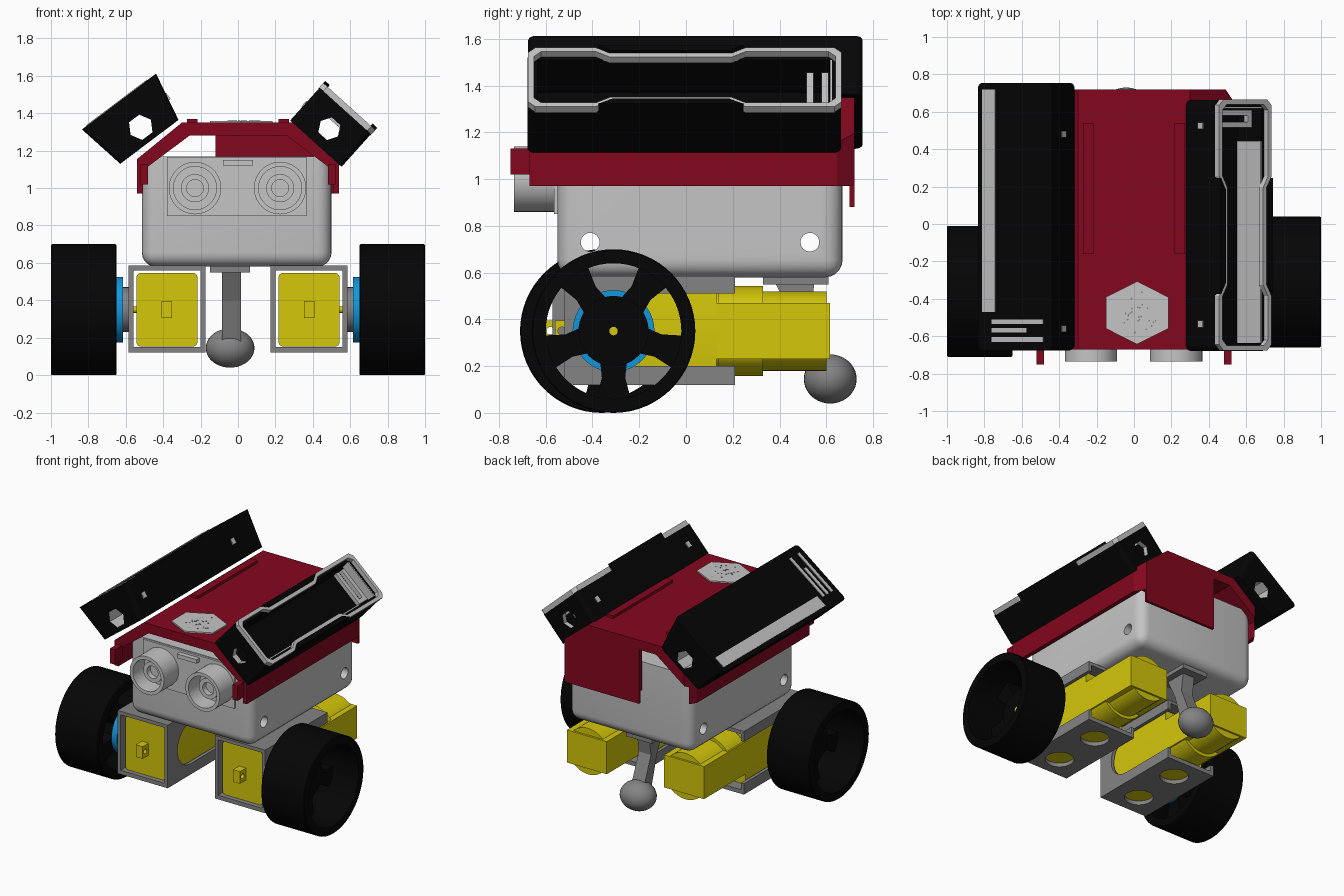
import bpy, bmesh, math, random
from mathutils import Matrix, Vector

cube = bpy.data.objects.get("Cube")
if cube:
    bpy.data.objects.remove(cube)


def material(name, *rgb):
    m = bpy.data.materials.new(name)
    m.use_nodes = True
    m.diffuse_color = (*rgb, 1)
    m.node_tree.nodes["Principled BSDF"].inputs["Base Color"].default_value = (*rgb, 1)
    return m


LIGHT = material("light grey", .56, .56, .56)
GREY = material("mid grey", .23, .23, .23)
BLACK = material("black", .0015, .0015, .0015)
RED = material("dark red", .23, .002, .013)
YELLOW = material("yellow", .66, .57, .003)
BLUE = material("blue", .006, .31, .72)


def activate(ob):
    for o in bpy.context.selected_objects:
        o.select_set(False)
    ob.select_set(True)
    bpy.context.view_layer.objects.active = ob


def smooth(ob):
    activate(ob)
    bpy.ops.object.shade_smooth_by_angle()


def finish(name, bm, mat):
    bmesh.ops.recalc_face_normals(bm, faces=bm.faces)
    mesh = bpy.data.meshes.new(name)
    bm.to_mesh(mesh)
    bm.free()
    mesh.materials.append(mat)
    ob = bpy.data.objects.new(name, mesh)
    bpy.context.collection.objects.link(ob)
    return ob


def place(axis, u, v, t):
    return Vector({"x": (t, u, v), "y": (u, t, v), "z": (u, v, t)}[axis])


def prism(name, pts, t0, t1, axis, mat):
    """Extrude a 2D outline along an axis."""
    bm = bmesh.new()
    ends = [[bm.verts.new(place(axis, u, v, t)) for u, v in pts] for t in (t0, t1)]
    for e in ends:
        bm.faces.new(e)
    n = len(pts)
    for i in range(n):
        j = (i + 1) % n
        bm.faces.new((ends[0][i], ends[0][j], ends[1][j], ends[1][i]))
    return finish(name, bm, mat)


def box(name, x, y, z, mat):
    return prism(name, [(x[0], y[0]), (x[1], y[0]), (x[1], y[1]), (x[0], y[1])], *z, "z", mat)


def ngon(u, v, r, n=32, turn=0.0):
    return [(u + r * math.cos(turn + math.tau * i / n), v + r * math.sin(turn + math.tau * i / n))
            for i in range(n)]


def lathe(name, pts, axis, center, mat, steps=48):
    """Spin a closed (radius, distance) profile around an axis."""
    bm = bmesh.new()
    vs = [bm.verts.new(place(axis, r, 0, t)) for r, t in pts]
    es = [bm.edges.new((vs[i], vs[(i + 1) % len(vs)])) for i in range(len(vs))]
    bmesh.ops.spin(bm, geom=vs + es, cent=(0, 0, 0), axis=place(axis, 0, 0, 1),
                   angle=math.tau, steps=steps)
    bmesh.ops.remove_doubles(bm, verts=bm.verts, dist=1e-4)
    bmesh.ops.translate(bm, verts=bm.verts, vec=center)
    smooth(finish(name, bm, mat))


def round_edges(ob, radius, test):
    """Round the edges whose two end points pass the test."""
    bm = bmesh.new()
    bm.from_mesh(ob.data)
    edges = [e for e in bm.edges if test(e.verts[0].co, e.verts[1].co)]
    bmesh.ops.bevel(bm, geom=edges, offset=radius, segments=5, profile=.5, affect="EDGES")
    bm.to_mesh(ob.data)
    bm.free()


def upright(a, b):
    return abs(a.z - b.z) > .1


def cut(ob, *cutters):
    activate(ob)
    for c in cutters:
        mod = ob.modifiers.new("cut", "BOOLEAN")
        mod.operation, mod.object, mod.solver = "DIFFERENCE", c, "EXACT"
        mod.material_mode = "TRANSFER"
        bpy.ops.object.modifier_apply(modifier=mod.name)
        bpy.data.objects.remove(c)


# Body tub with rounded sides and bottom
body = box("body", (-.514, .5), (-.55, .67), (.58, 1.17), LIGHT)
round_edges(body, .075, lambda a, b: min(a.z, b.z) < 1)
cut(body, *[prism("hole", ngon(y, .73, .04), -1, 1, "x", LIGHT) for y in (-.41, .53)])
smooth(body)

# Sensor plate and its two eye tubes
box("sensor_plate", (-.38, .365), (-.565, -.54), (.85, 1.165), LIGHT)
box("sensor_clip", (-.08, .08), (-.6, -.56), (1.12, 1.15), LIGHT)
eye = [(0, 0), (.14, 0), (.14, -.185), (.115, -.185), (.115, -.05), (.075, -.05),
       (.075, -.12), (.045, -.12), (.045, -.08), (0, -.08)]
for x, side in ((-.23, "right"), (.225, "left")):
    lathe(side + "_eye", eye, "y", (x, -.55, 1), LIGHT)


# Lid: a chamfered shell, open in front, with half of its back wall left out
def arch(w, low, shoulder, top_w, top):
    return [(-w, low), (-w, shoulder), (-top_w, top), (top_w, top), (w, shoulder), (w, low)]

lid = prism("lid", arch(.54, .97, 1.155, .3, 1.35), -.67, .72, "y", RED)
inside = arch(.508, .9, 1.095, .26, 1.28)
cut(lid, prism("inside", inside, -1, .685, "y", RED),
    prism("window", inside[:3] + [(-.12, 1.28), (-.12, .9)], .6, .9, "y", RED),
    *[prism("corner", [(s * .483, .73), (s * .55, .63), (s * .6, .63), (s * .6, .73)], .9, 1.4, "z", RED)
      for s in (-1, 1)])
box("back_skirt", (-.12, .49), (.7, .72), (.88, .98), RED)
for s, side in ((-1, "right"), (1, "left")):
    box(side + "_lid_tab", (s * .5 - .02, s * .5 + .02), (-.75, -.66), (1.02, 1.13), RED)
    box(side + "_lid_rail", (s * .245 - .028, s * .245 + .028), (-.16, .54), (1.34, 1.37), RED)

# Hexagonal speaker grille with small holes
prism("speaker", [(.017 + u * 1.15, -.475 + v) for u, v in ngon(0, 0, .168, 6, math.pi / 2)],
      1.34, 1.36, "z", LIGHT)
random.seed(4)
for i in range(24):
    a, r = random.uniform(0, math.tau), random.uniform(.02, .12)
    prism("speaker_hole", ngon(.017 + r * math.cos(a), -.475 + r * math.sin(a), .005, 6),
          1.355, 1.362, "z", GREY)


# Tilted cases on the lid, built flat and then turned
def tilt(parts, angle, center):
    for p in parts:
        p.location = center
        p.rotation_euler = (0, math.radians(angle), 0)


def waist(w, l):
    half = [(w - .03, -l), (w, -l + .03), (w, -.38), (w - .035, -.32),
            (w - .035, .2), (w, .26), (w, l - .03), (w - .03, l)]
    return half + [(-u, v) for u, v in reversed(half)]

tray = box("open_case", (-.185, .185), (-.673, .667), (-.118, .118), BLACK)
round_edges(tray, .03, upright)
cut(tray, box("hollow", (-.145, .145), (-.63, .63), (-.07, .3), BLACK),
    prism("end_hole", ngon(0, -.01, .062, 6), -1, 1, "y", LIGHT))
rim = prism("case_rim", waist(.188, .67), .115, .15, "z", LIGHT)
cut(rim, prism("rim_hole", waist(.163, .645), 0, 1, "z", LIGHT))
parts = [tray, rim, box("case_liner", (.137, .145), (-.63, .45), (-.07, .117), LIGHT),
         box("case_end_liner", (-.145, .145), (.622, .631), (.05, .117), LIGHT),
         box("case_contact_link", (.1, .13), (.52, .615), (.03, .06), LIGHT)]
for y in (.52, .585):
    parts.append(box("case_contact", (-.13, .13), (y, y + .03), (.03, .06), LIGHT))
for s in (-1, 1):
    grip = [(s * .154, -.31), (s * .187, -.37), (s * .187, .25), (s * .154, .19)]
    parts.append(prism("case_grip", grip, .11, .165, "z", BLACK))
    parts.append(box("case_catch", (-.191, -.18), (s * .53 - .018, s * .53 + .018), (-.02, .02), LIGHT))
tilt(parts, 42, (.495, -.005, 1.325))

shut = prism("closed_case", [(-.248, .135), (.248, .135), (.195, -.135), (-.195, -.135)],
             -.715, .715, "y", BLACK)
round_edges(shut, .03, upright)
cut(shut, prism("end_hole", ngon(.01, -.045, .068, 6), -1, 1, "y", LIGHT))
parts = [shut, box("case_strip", (-.217, -.13), (-.51, .68), (.13, .139), LIGHT)]
for y, end in ((-.575, .19), (-.62, .08), (-.67, .19)):
    parts.append(box("case_slot", (-.155, end), (y, y + .025), (.13, .139), LIGHT))
for y in (-.6, .44):
    parts.append(box("case_catch", (.2, .229), (y - .018, y + .018), (-.02, .02), LIGHT))
tilt(parts, -37, (-.555, .04, 1.355))


# Drive units: mount, gear motor, hub and wheel on each side
def drive(side, s, dy):
    x = s * .38
    mount = box(side + "_motor_mount", (x - .205, x + .205), (dy - .52, dy + .21), (.12, .586), GREY)
    slot = [(dy - .25 + .155 * math.cos(a), .355 + .155 * math.sin(a))
            for a in [math.pi / 2 + math.pi * i / 12 for i in range(13)]]
    slot += [(dy + .4, .2), (dy + .4, .51)]
    cut(mount, box("bore", (x - .18, x + .18), (-1, 1), (.15, .56), GREY),
        prism("slot", slot, x - .3, x + .3, "x", GREY),
        *[prism("hole", ngon(x, dy + y, .1), .05, .2, "z", GREY) for y in (-.35, .03)])

    # Gearbox, flat-sided motor can and end block
    gear = box(side + "_gearbox", (x - .163, x + .163), (dy - .49, dy + .13), (.153, .547), YELLOW)
    round_edges(gear, .025, lambda a, b: abs(a.y - b.y) > .1)
    smooth(gear)
    for part, r, y0, y1 in (("collar", .193, .14, .33), ("can", .17, .33, .6)):
        can = [(x + max(-.16, min(.16, u)), v) for u, v in ngon(0, .35, r, 48)]
        smooth(prism(side + "_motor_" + part, can, dy + y0, dy + y1, "y", YELLOW))
    box(side + "_motor_block", (x - .163, x + .163), (dy + .12, dy + .615), (.23, .47), YELLOW)
    lug = box(side + "_motor_lug", (x - .028, x + .028), (dy - .56, dy - .48), (.305, .395), YELLOW)
    cut(lug, prism("hole", ngon(dy - .53, .35, .018, 12), x - .1, x + .1, "x", YELLOW))

    # Hub stack
    c = (0, dy - .31, .35)
    for part, r, a, b, mat in (("axle", .018, .5, .805, YELLOW), ("washer", .12, .583, .62, GREY),
                               ("hub_disc", .175, .615, .66, BLUE), ("wheel_hub", .15, .655, .8, BLACK)):
        lathe(side + "_" + part, [(0, s * a), (r, s * a), (r, s * b), (0, s * b)], "x", c, mat)

    # Tyre and five flared spokes
    tyre = [(.29, .65), (.345, .65), (.35, .656), (.35, .994), (.345, 1), (.29, 1)]
    lathe(side + "_tyre", [(r, s * t) for r, t in tyre], "x", c, BLACK, 64)
    for i in range(5):
        a = math.radians(-90 + 72 * i)
        pts = [(.1, -.06), (.2, -.05), (.295, -.075), (.295, .075), (.2, .05), (.1, .06)]
        pts = [(c[1] + r * math.cos(a) - w * math.sin(a), c[2] + r * math.sin(a) + w * math.cos(a))
               for r, w in pts]
        prism(side + "_spoke", pts, s * .66, s * .79, "x", BLACK)

drive("right", -1, -.05)
drive("left", 1, 0)

# Rear caster: plate, slanted leg and ball
box("caster_plate", (-.15, .065), (.33, .61), (.55, .59), GREY)
prism("caster_leg", [(.38, .56), (.55, .56), (.53, .42), (.62, .2), (.53, .16), (.46, .4)],
      -.085, .015, "x", GREY)
bm = bmesh.new()
bmesh.ops.create_uvsphere(bm, u_segments=32, v_segments=20, radius=1,
                          matrix=Matrix.Translation((-.042, .617, .145)) @ Matrix.Diagonal((.13, .113, .105, 1)))
smooth(finish("caster_ball", bm, GREY))
